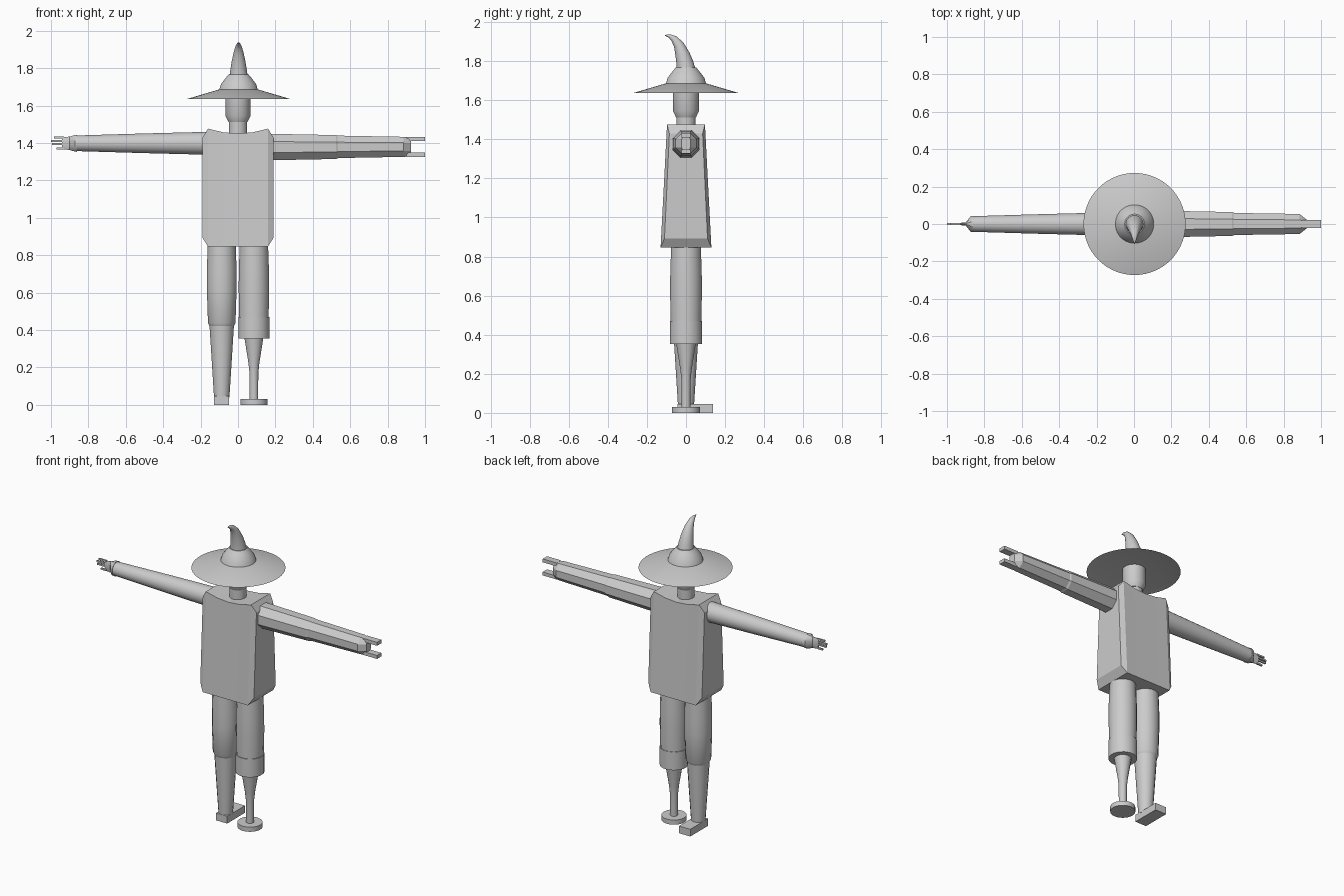
import bpy, bmesh, math
from mathutils import Vector

cube = bpy.data.objects.get("Cube")
if cube:
    bpy.data.objects.remove(cube, do_unlink=True)

grey = bpy.data.materials.new("plain_grey")
grey.use_nodes = True
GREY = (0.6, 0.6, 0.6, 1)
grey.diffuse_color = GREY
grey.node_tree.nodes["Principled BSDF"].inputs["Base Color"].default_value = GREY


def finish(name, bm, angle=None):
    bmesh.ops.recalc_face_normals(bm, faces=bm.faces)
    mesh = bpy.data.meshes.new(name)
    bm.to_mesh(mesh)
    bm.free()
    mesh.materials.append(grey)
    obj = bpy.data.objects.new(name, mesh)
    bpy.context.collection.objects.link(obj)
    if angle:
        bpy.ops.object.select_all(action='DESELECT')
        obj.select_set(True)
        bpy.context.view_layer.objects.active = obj
        bpy.ops.object.shade_smooth_by_angle(angle=math.radians(angle))
    return obj


def skin(bm, rings):
    """Join equal rings of points into a closed tube."""
    loops = [[bm.verts.new(p) for p in ring] for ring in rings]
    n = len(loops[0])
    for a, b in zip(loops, loops[1:]):
        for i in range(n):
            j = (i + 1) % n
            bm.faces.new((a[i], a[j], b[j], b[i]))
    bm.faces.new(loops[0])
    bm.faces.new(loops[-1])


def round_part(name, origin, axis, sections, sides=16, angle=30):
    """Sections are (distance along axis, radius in y, other radius)."""
    rings = []
    for d, ry, ro in sections:
        ring = []
        for i in range(sides):
            t = math.tau * (i + 0.5) / sides
            y, o = ry * math.sin(t), ro * math.cos(t)
            off = (d, y, o) if axis == 'X' else (o, y, d)
            ring.append(Vector(origin) + Vector(off))
        rings.append(ring)
    bm = bmesh.new()
    skin(bm, rings)
    return finish(name, bm, angle)


def even(*pairs):
    return [(d, r, r) for d, r in pairs]


def box(name, low, high):
    bm = bmesh.new()
    bmesh.ops.create_cube(bm, size=1)
    low, high = Vector(low), Vector(high)
    for v in bm.verts:
        v.co = (low + high) / 2 + v.co * (high - low)
    return finish(name, bm)


# Torso: slices across x with top, bottom and half depths
half = [(0.19, 1.43, 0.893, 0.085, 0.11), (0.16, 1.476, 0.845, 0.097, 0.13),
        (0.08, 1.457, 0.845, 0.097, 0.13)]
columns = [(-s[0], *s[1:]) for s in half] + [(0, 1.45, 0.845, 0.097, 0.13)] + half[::-1]
bm = bmesh.new()
skin(bm, [[(x, -dt, zt), (x, dt, zt), (x, db, zb), (x, -db, zb)]
          for x, zt, zb, dt, db in columns])
finish("torso", bm)

# Head and neck
round_part("neck", (0, 0, 0), 'Z', even((1.43, 0.05), (1.53, 0.05)))
round_part("head", (0, 0, 0), 'Z', even((1.512, 0.052), (1.545, 0.068), (1.67, 0.068)))

# Hat: sloping brim, domed crown and a tip that curls forward
round_part("hat_brim", (0.003, 0, 0), 'Z',
           even((1.65, 0.2), (1.636, 0.273), (1.687, 0.1)), 48)
round_part("hat_crown", (0.003, 0, 0), 'Z',
           even((1.68, 0.105), (1.715, 0.094), (1.745, 0.071), (1.767, 0.053)), 32, 40)
bm = bmesh.new()
rings = []
for y, z, r, tilt in [(0, 1.755, 0.049, 0), (-0.005, 1.79, 0.044, 0.1), (-0.018, 1.835, 0.037, 0.25),
                      (-0.038, 1.885, 0.026, 0.5), (-0.062, 1.915, 0.017, 0.8),
                      (-0.085, 1.929, 0.009, 1.2), (-0.107, 1.932, 0.002, 1.5)]:
    ring = []
    for i in range(24):
        t = math.tau * i / 24
        s = r * math.sin(t)
        ring.append((0.003 + r * math.cos(t), y + s * math.cos(tilt), z + s * math.sin(tilt)))
    rings.append(ring)
skin(bm, rings)
finish("hat_tip", bm, 50)

# Right arm with a flat hand
round_part("right_arm", (0, 0, 1.398), 'X',
           even((-0.15, 0.062), (-0.5, 0.053), (-0.865, 0.042)), 24)
round_part("right_hand", (0, 0, 1.398), 'X',
           [(-0.86, 0.046, 0.047), (-0.872, 0.044, 0.046), (-0.9, 0.008, 0.037),
            (-0.94, 0.006, 0.033)], 12)
for i, (z, tip) in enumerate([(1.428, -0.985), (1.411, -1), (1.394, -0.995), (1.37, -0.97)]):
    box(f"right_finger_{i + 1}", (tip, -0.005, z - 0.005), (-0.93, 0.005, z + 0.005))

# Left arm with a two-pronged end
round_part("left_upper_arm", (0, 0, 1.378), 'X',
           even((0.15, 0.077), (0.525, 0.069), (0.54, 0.062)), 8, 20)
round_part("left_forearm", (0, 0, 1.379), 'X',
           [(0.53, 0.064, 0.065), (0.885, 0.058, 0.058), (0.925, 0.024, 0.055)], 8, 20)
for name, z in (("upper", 1.421), ("lower", 1.337)):
    box(f"left_{name}_prong", (0.9, -0.022, z - 0.011), (1, 0.022, z + 0.011))

# Right leg and foot
RX, LX = -0.087, 0.085
round_part("right_thigh", (RX, 0, 0), 'Z',
           even((0.42, 0.066), (0.437, 0.075), (0.62, 0.081), (0.72, 0.081), (0.86, 0.076)))
round_part("right_shin", (RX, 0, 0), 'Z', even((0.04, 0.042), (0.43, 0.067)))
box("right_foot", (RX - 0.04, -0.043, 0), (RX + 0.04, 0.138, 0.046))

# Left leg: thigh, cuff, peg and round base
round_part("left_thigh", (LX, 0, 0), 'Z',
           even((0.46, 0.08), (0.62, 0.083), (0.72, 0.082), (0.86, 0.077)))
round_part("left_cuff", (LX, 0, 0), 'Z', even((0.353, 0.084), (0.47, 0.084)))
round_part("left_peg", (LX, 0, 0), 'Z',
           even((0.02, 0.023), (0.17, 0.024), (0.225, 0.03), (0.36, 0.052)))
round_part("left_peg_base", (LX, 0, 0), 'Z', even((0, 0.073), (0.03, 0.073)), 24)
